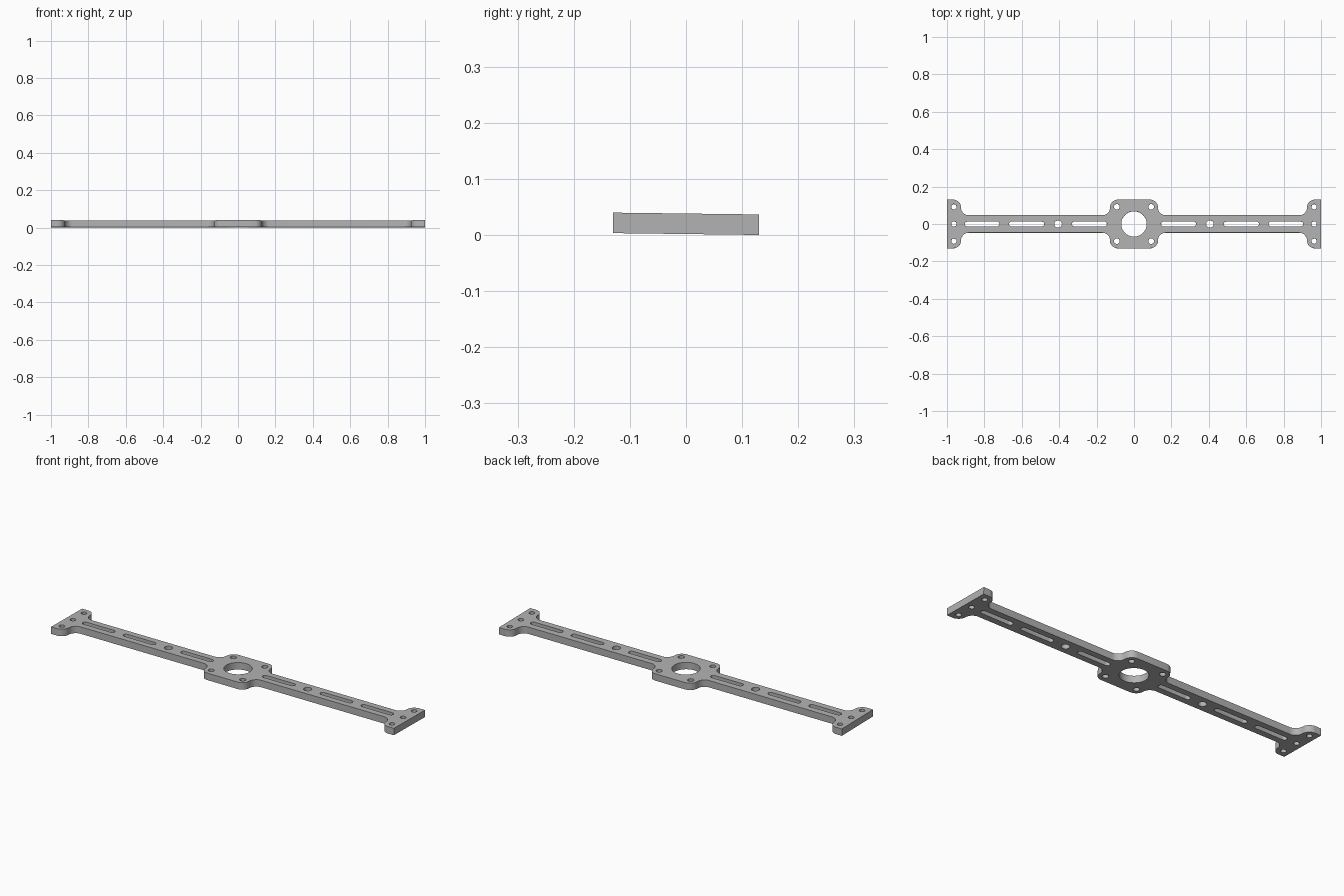
import bpy, bmesh, math
from mathutils import Matrix, Vector

cube = bpy.data.objects.get("Cube")
if cube:
    bpy.data.objects.remove(cube, do_unlink=True)

THICK = 0.0365
TILT = -0.0125


def rounded(corners, steps=10):
    """Closed outline with every corner (x, y, radius) rounded by an arc."""
    pts = []
    n = len(corners)
    for i, (x, y, r) in enumerate(corners):
        p = Vector((x, y))
        if r == 0:
            pts.append(p)
            continue
        a = (Vector(corners[i - 1][:2]) - p).normalized()
        b = (Vector(corners[(i + 1) % n][:2]) - p).normalized()
        centre = p + (a + b) * r
        for k in range(steps + 1):
            t = k / steps * math.pi / 2
            pts.append(centre - b * r * math.cos(t) - a * r * math.sin(t))
    return pts


def slot(x0, x1, r, steps=10):
    """Horizontal slot with semicircular ends."""
    pts = []
    for cx, start in ((x1 - r, -math.pi / 2), (x0 + r, math.pi / 2)):
        for k in range(steps + 1):
            t = start + math.pi * k / steps
            pts.append(Vector((cx + r * math.cos(t), r * math.sin(t))))
    return pts


def circle(x, y, r, n=24):
    return [Vector((x + r * math.cos(2 * math.pi * k / n),
                    y + r * math.sin(2 * math.pi * k / n))) for k in range(n)]


# Outline: end flange, arm and square hub, mirrored and turned half round
quarter = [(1, 0.13, 0), (0.925, 0.13, 0.041), (0.925, 0.047, 0.041),
           (0.128, 0.047, 0.041), (0.128, 0.13, 0.041)]
half = quarter + [(-x, y, r) for x, y, r in reversed(quarter)]
loops = [rounded(half + [(-x, -y, r) for x, y, r in half])]

# Hub bore, bolt holes and slots
loops.append(circle(0, 0, 0.068, 64))
for s in (-1, 1):
    for y in (-0.092, 0.092):
        loops.append(circle(s * 0.092, y, 0.015))
    for y in (-0.092, 0, 0.092):
        loops.append(circle(s * 0.963, y, 0.014))
    loops.append(circle(s * 0.406, 0, 0.02))
    for a, b in ((0.145, 0.332), (0.48, 0.668), (0.72, 0.905)):
        loops.append(slot(min(s * a, s * b), max(s * a, s * b), 0.0135))

# Filled flat curve, extruded to the plate thickness
curve = bpy.data.curves.new("bracket_profile", "CURVE")
curve.dimensions = "2D"
curve.fill_mode = "BOTH"
curve.extrude = THICK / 2
for loop in loops:
    sp = curve.splines.new("POLY")
    sp.points.add(len(loop) - 1)
    for point, p in zip(sp.points, loop):
        point.co = (p.x, p.y, 0, 1)
    sp.use_cyclic_u = True
plate = bpy.data.objects.new("mounting_bracket", curve)
bpy.context.collection.objects.link(plate)
bpy.ops.object.select_all(action="DESELECT")
plate.select_set(True)
bpy.context.view_layer.objects.active = plate
bpy.ops.object.convert(target="MESH")
plate = bpy.context.object

# Weld, lean slightly and stand on the ground
bm = bmesh.new()
bm.from_mesh(plate.data)
bmesh.ops.remove_doubles(bm, verts=bm.verts, dist=1e-5)
bmesh.ops.recalc_face_normals(bm, faces=bm.faces)
bm.transform(Matrix.Rotation(TILT, 4, "X"))
low = min(v.co.z for v in bm.verts)
bm.transform(Matrix.Translation((0, 0, -low)))
bm.to_mesh(plate.data)
bm.free()

# Plain grey metal
grey = bpy.data.materials.new("grey_metal")
grey.use_nodes = True
colour = (0.45, 0.45, 0.45, 1)
grey.diffuse_color = colour
grey.node_tree.nodes["Principled BSDF"].inputs["Base Color"].default_value = colour
plate.data.materials.clear()
plate.data.materials.append(grey)
bpy.ops.object.shade_smooth_by_angle(angle=math.radians(30))
